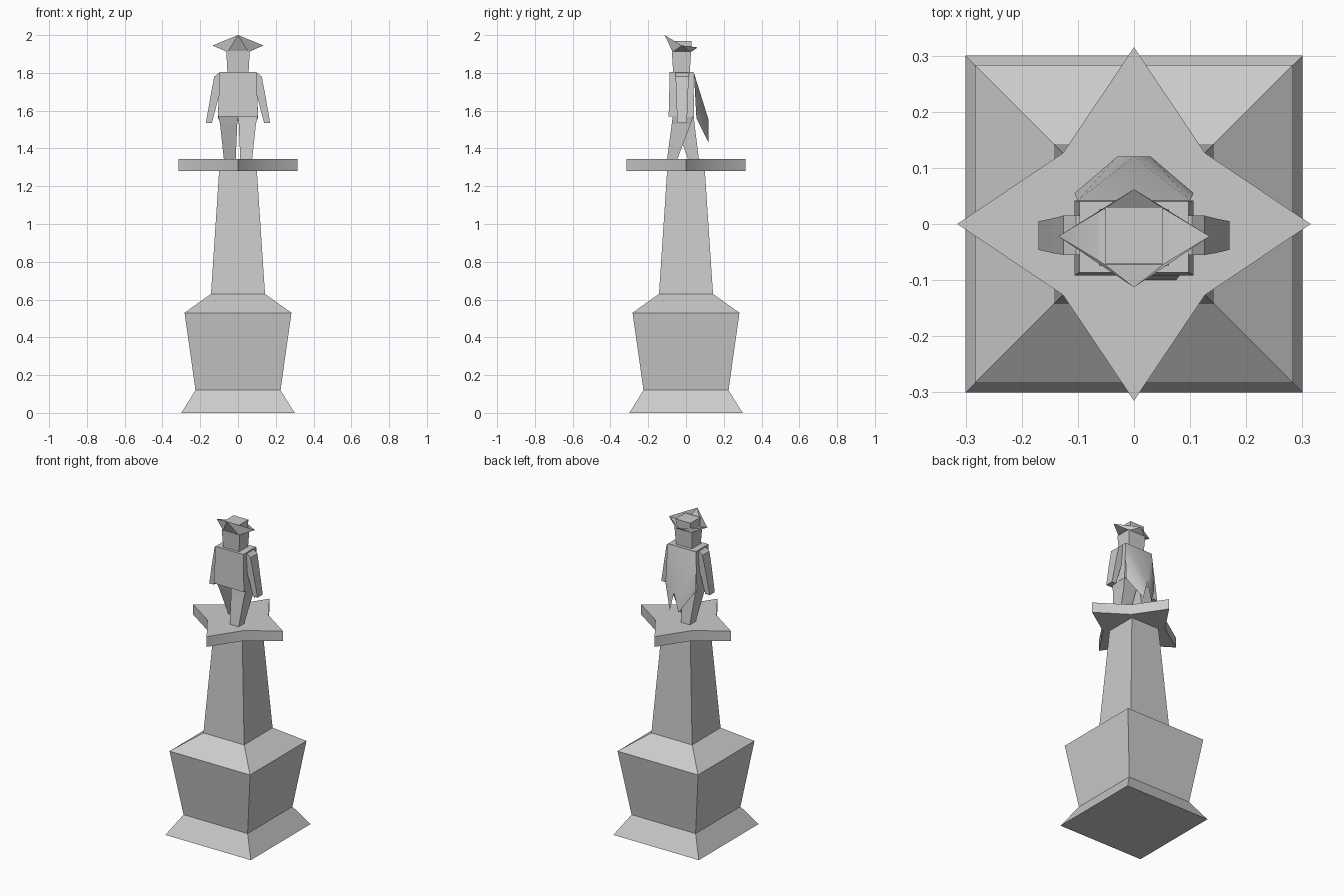
import bpy, bmesh, math

if "Cube" in bpy.data.objects:
    bpy.data.objects.remove(bpy.data.objects["Cube"])

stone = bpy.data.materials.new("grey stone")
stone.diffuse_color = (0.6, 0.6, 0.6, 1)
stone.use_nodes = True
stone.node_tree.nodes["Principled BSDF"].inputs["Base Color"].default_value = stone.diffuse_color


def make(name, verts, faces, smooth=False, closed=True):
    bm = bmesh.new()
    vs = [bm.verts.new(v) for v in verts]
    for f in faces:
        bm.faces.new([vs[i] for i in f])
    if closed:
        bmesh.ops.recalc_face_normals(bm, faces=bm.faces[:])
    me = bpy.data.meshes.new(name)
    bm.to_mesh(me)
    bm.free()
    me.materials.append(stone)
    ob = bpy.data.objects.new(name, me)
    bpy.context.collection.objects.link(ob)
    if smooth:
        bpy.ops.object.select_all(action='DESELECT')
        ob.select_set(True)
        bpy.context.view_layer.objects.active = ob
        bpy.ops.object.shade_smooth_by_angle(angle=math.radians(30))
    return ob


def loft(name, rings, smooth=False):
    """Join rings of equal point count and cap both ends."""
    n = len(rings[0])
    verts = [p for r in rings for p in r]
    faces = [tuple(range(n)), tuple(range(len(verts) - n, len(verts)))]
    for k in range(len(rings) - 1):
        for i in range(n):
            j = (i + 1) % n
            faces.append((k * n + i, k * n + j, (k + 1) * n + j, (k + 1) * n + i))
    return make(name, verts, faces, smooth)


def rect(z, x0, x1, y0, y1):
    return [(x0, y0, z), (x1, y0, z), (x1, y1, z), (x0, y1, z)]


# Square pedestal with flared foot, block and tapering pillar
loft("pedestal", [rect(z, -h, h, -h, h) for z, h in
                  [(0, .30), (.12, .225), (.53, .283), (.63, .143), (1.28, .10)]])

# Four-pointed star platform
star = []
for i in range(8):
    r = .315 if i % 2 == 0 else .179
    a = i * math.pi / 4
    star.append((r * math.cos(a), r * math.sin(a)))
loft("star_platform", [[(x, y, z) for x, y in star] for z in (1.28, 1.345)], True)

# Striding legs: one forward, one back
for name, s, foot in (("front_leg", 1, (-.10, -.045)), ("back_leg", -1, (.01, .068))):
    loft(name, [rect(1.345, s * .012, s * .075, *foot),
                rect(1.53, s * .004, s * .095,
                     -.07 + (foot[0] + .07) * .18, .04 + (foot[1] - .04) * .18),
                rect(1.575, 0, s * .106, -.07, .04)])

# Torso and head
loft("torso", [rect(1.57, -.106, .106, -.092, .042), rect(1.805, -.097, .097, -.086, .04)])
loft("head", [rect(1.80, -.056, .056, -.068, .02), rect(1.915, -.062, .062, -.075, .027)])

# Arms hanging outward from the shoulders
for name, s in (("right_arm", 1), ("left_arm", -1)):
    loft(name, [rect(1.535, s * .138, s * .17, -.046, .005),
                rect(1.68, s * .10, s * .145, -.052, .01),
                rect(1.78, s * .095, s * .126, -.055, .015),
                rect(1.80, s * .09, s * .103, -.055, .015)])

# Hat: crown box and upturned brim with four points
loft("hat_crown", [rect(1.91, -.05, .05, -.068, .026), rect(1.97, -.052, .052, -.07, .03)])
brim = rect(1.91, -.055, .055, -.07, .026) + [
    (0, -.113, 2.0), (.135, -.022, 1.945), (0, .062, 1.935), (-.135, -.022, 1.945)]
faces = [(3, 2, 1, 0)]
for i in range(4):
    j = (i + 1) % 4
    faces += [(i, j, 4 + i), (j, 4 + j, 4 + i)]
make("hat_brim", brim, faces, True, closed=False)

# Cape hanging behind, with a notch between two lower points
cape = [(-.10, .042, 1.80), (.10, .042, 1.80), (0, .12, 1.55),
        (-.03, .12, 1.43), (.03, .12, 1.43), (-.106, .055, 1.56), (.106, .055, 1.56)]
make("cape", cape, [(1, 0, 2), (0, 3, 2), (0, 5, 3), (1, 2, 4), (1, 4, 6)], True, closed=False)
